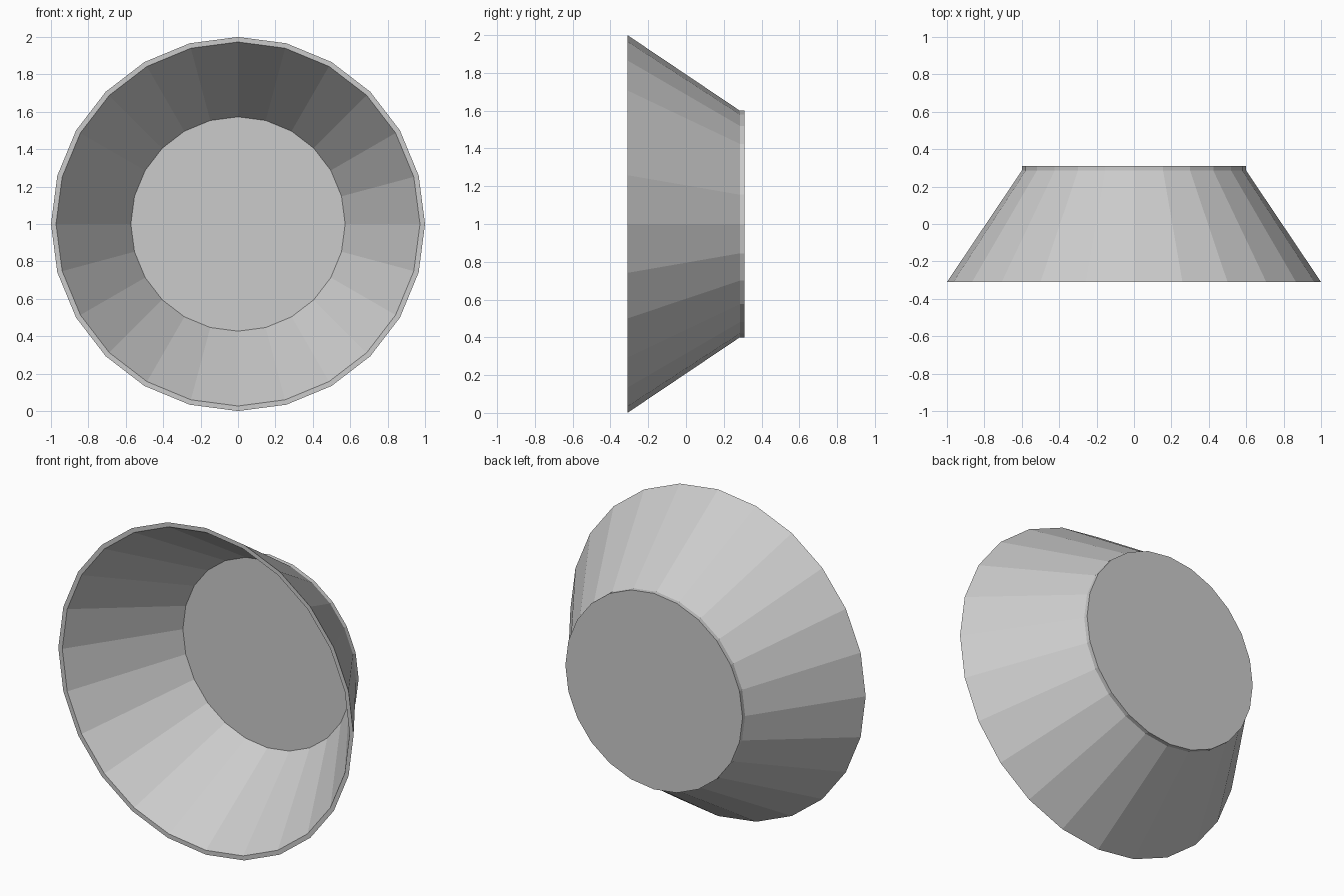
import bpy, bmesh
from math import sin, cos, tau

if "Cube" in bpy.data.objects:
    bpy.data.objects.remove(bpy.data.objects["Cube"])

SIDES = 24
# (radius, y) from inner floor, out over the rim, to the back of the base
PROFILE = [(0.573, 0.285), (0.973, -0.31), (1.0, -0.31), (0.6, 0.285), (0.6, 0.31)]

bm = bmesh.new()

# Rings of the bowl, turned about the y axis
rings = [[bm.verts.new((r * sin(tau * i / SIDES), y, 1 + r * cos(tau * i / SIDES)))
          for i in range(SIDES)] for r, y in PROFILE]

# Walls and rim
for a, b in zip(rings, rings[1:]):
    for i in range(SIDES):
        j = (i + 1) % SIDES
        bm.faces.new((a[i], a[j], b[j], b[i]))

# Inner floor and back of the base
bm.faces.new(rings[0])
bm.faces.new(rings[-1])
bmesh.ops.recalc_face_normals(bm, faces=bm.faces)

mesh = bpy.data.meshes.new("bowl")
bm.to_mesh(mesh)
bm.free()
bowl = bpy.data.objects.new("bowl", mesh)
bpy.context.collection.objects.link(bowl)
